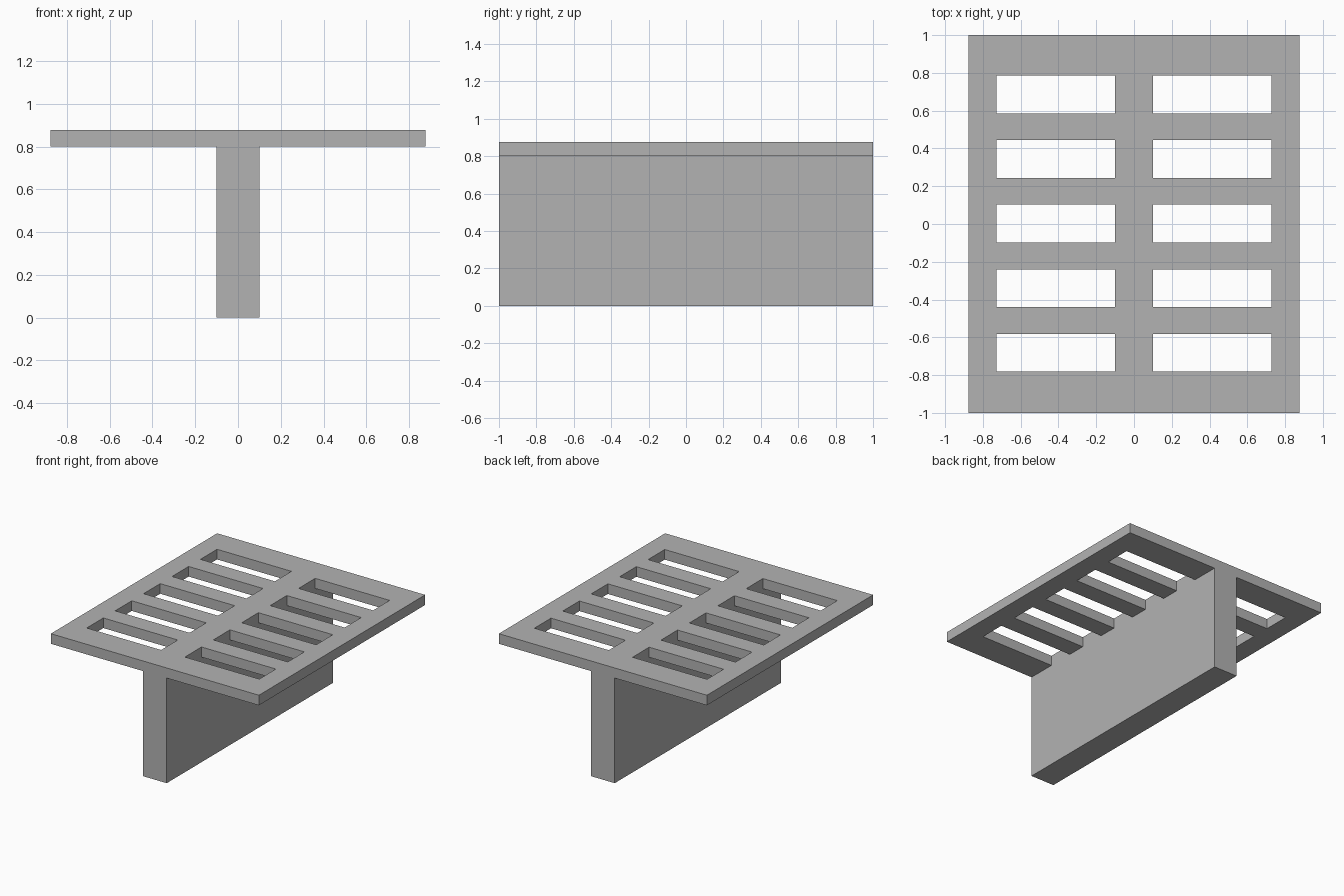
import bpy
import bmesh

cube = bpy.data.objects.get("Cube")
if cube:
    bpy.data.objects.remove(cube, do_unlink=True)

HALF_WIDTH, HALF_LENGTH = 0.876, 1.0
WEB_HALF, SLOT_OUTER = 0.1, 0.727
PLATE_BOTTOM, PLATE_TOP = 0.80, 0.877
SLOT_PITCH, SLOT_HALF, SLOT_SHIFT = 0.342, 0.1, 0.002

grey = bpy.data.materials.new("grey")
grey.use_nodes = True
colour = (0.45, 0.45, 0.45, 1)
grey.diffuse_color = colour
grey.node_tree.nodes["Principled BSDF"].inputs["Base Color"].default_value = colour

# Grid lines along the slot and web edges
xs = [-HALF_WIDTH, -SLOT_OUTER, -WEB_HALF, WEB_HALF, SLOT_OUTER, HALF_WIDTH]
ys = [-HALF_LENGTH]
for i in range(-2, 3):
    centre = i * SLOT_PITCH + SLOT_SHIFT
    ys += [centre - SLOT_HALF, centre + SLOT_HALF]
ys.append(HALF_LENGTH)


def extrude(bm, faces, z):
    """Extrude faces to height z and return the moved cap faces."""
    new = bmesh.ops.extrude_face_region(bm, geom=faces)["geom"]
    for item in new:
        if isinstance(item, bmesh.types.BMVert):
            item.co.z = z
    return [f for f in new if isinstance(f, bmesh.types.BMFace)]


# Slotted plate: every cell except the two columns of slots
bm = bmesh.new()
grid = [[bm.verts.new((x, y, PLATE_TOP)) for y in ys] for x in xs]
cells = []
for i in range(len(xs) - 1):
    for j in range(len(ys) - 1):
        if i in (1, 3) and j % 2 == 1:
            continue
        cells.append(bm.faces.new((grid[i][j], grid[i + 1][j],
                                   grid[i + 1][j + 1], grid[i][j + 1])))
underside = bmesh.ops.duplicate(bm, geom=cells)["geom"]
bottom = [f for f in underside if isinstance(f, bmesh.types.BMFace)]
for item in underside:
    if isinstance(item, bmesh.types.BMVert):
        item.co.z = PLATE_BOTTOM
rims = [e for e in bm.edges if e.is_boundary]
bmesh.ops.bridge_loops(bm, edges=[]) if not rims else None

# Walls around the plate and through each slot
lower = {(round(v.co.x, 4), round(v.co.y, 4)): v
         for f in bottom for v in f.verts}
for edge in rims:
    a, b = edge.verts
    if a.co.z == b.co.z and a.co.z > (PLATE_BOTTOM + PLATE_TOP) / 2:
        c, d = (lower[(round(v.co.x, 4), round(v.co.y, 4))] for v in (b, a))
        bm.faces.new((a, b, c, d))

# Central web: the middle column drawn down to the floor
middle = [f for f in bottom if abs(f.calc_center_median().x) < WEB_HALF]
extrude(bm, middle, 0)
bmesh.ops.delete(bm, geom=[f for f in middle if f.is_valid], context="FACES_ONLY")
bmesh.ops.recalc_face_normals(bm, faces=bm.faces)

mesh = bpy.data.meshes.new("slotted_plate_with_web")
bm.to_mesh(mesh)
bm.free()
mesh.materials.append(grey)
part = bpy.data.objects.new("slotted_plate_with_web", mesh)
bpy.context.collection.objects.link(part)
